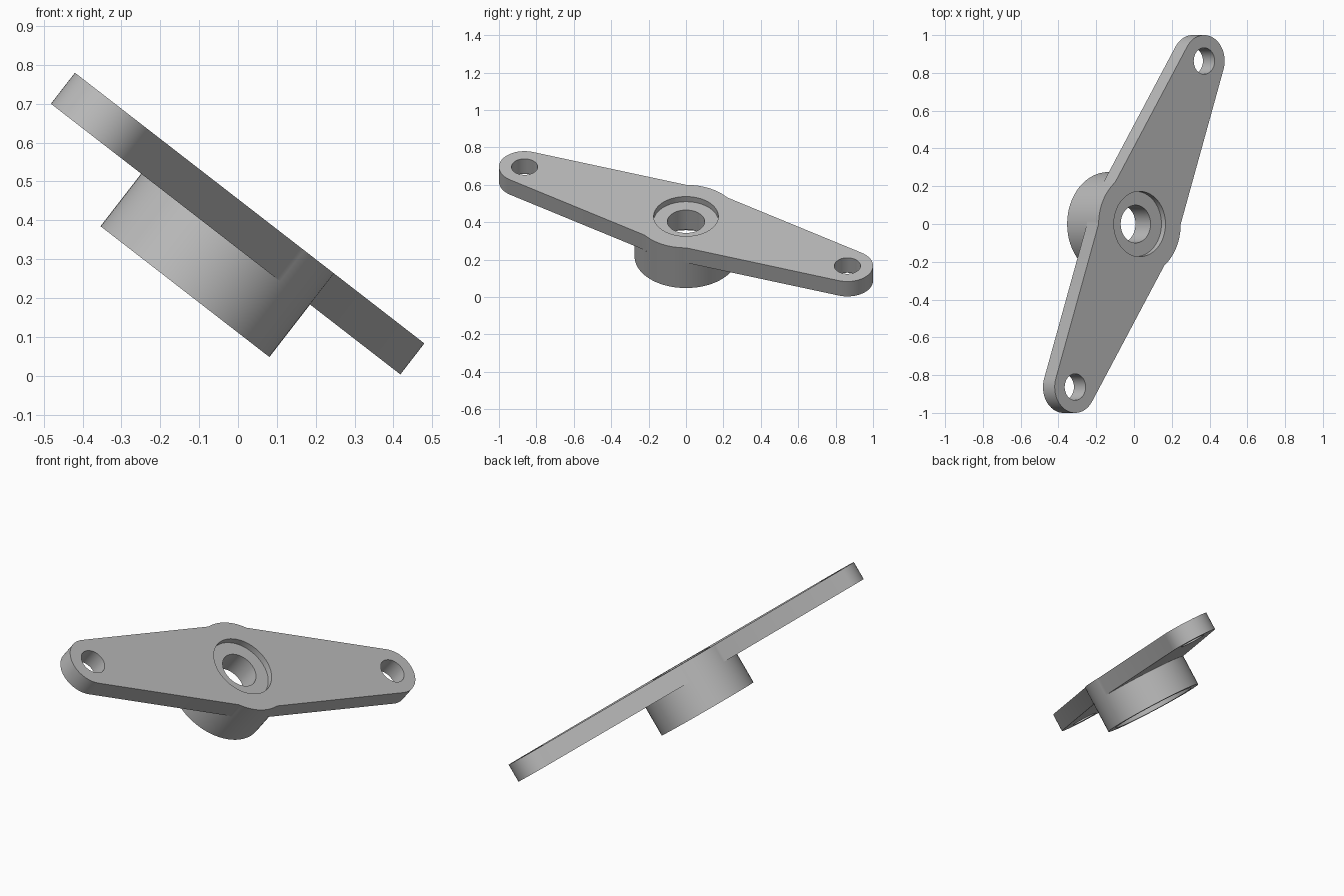
import bpy, bmesh, math
from math import radians, sin, cos, tau
from mathutils import Matrix

cube = bpy.data.objects.get("Cube")
if cube:
    bpy.data.objects.remove(cube, do_unlink=True)

# Dimensions in the flange's own frame (top face at z = 0)
THICK, DEPTH = 0.101, 0.272
BOSS_R, END_R, BORE_R = 0.275, 0.137, 0.1
SEAT_R, SEAT_D = 0.173, 0.035
CAVITY_R, CAVITY_Z = 0.23, -0.165
BOLT_R = 0.07
END_X, END_Y = 0.432, 0.863
TILT = Matrix.Translation((0.03, 0, 0.4315)) @ Matrix.Rotation(radians(37.76), 4, "Y")

grey = bpy.data.materials.new("grey metal")
grey.use_nodes = True
colour = (0.5, 0.5, 0.5, 1)
grey.diffuse_color = colour
grey.node_tree.nodes["Principled BSDF"].inputs["Base Color"].default_value = colour


def make_object(name, bm):
    mesh = bpy.data.meshes.new(name)
    bmesh.ops.recalc_face_normals(bm, faces=bm.faces)
    bm.to_mesh(mesh)
    bm.free()
    obj = bpy.data.objects.new(name, mesh)
    bpy.context.collection.objects.link(obj)
    mesh.materials.append(grey)
    return obj


def arc(cx, cy, r, start, end, steps):
    return [(cx + r * cos(start + (end - start) * i / steps),
             cy + r * sin(start + (end - start) * i / steps)) for i in range(steps + 1)]


def add_prism(bm, outline, top, bottom):
    face = bm.faces.new([bm.verts.new((x, y, bottom)) for x, y in outline])
    new = bmesh.ops.extrude_face_region(bm, geom=[face])["geom"]
    verts = [v for v in new if isinstance(v, bmesh.types.BMVert)]
    bmesh.ops.translate(bm, verts=verts, vec=(0, 0, top - bottom))


def circle(x, y, r):
    return arc(x, y, r, 0, tau, 64)[:-1]


def cut(obj, outline, top, bottom):
    bm = bmesh.new()
    add_prism(bm, outline, top, bottom)
    cutter = make_object("cutter", bm)
    cutter.hide_render = True
    mod = obj.modifiers.new("cut", "BOOLEAN")
    mod.operation, mod.solver, mod.object = "DIFFERENCE", "EXACT", cutter
    bpy.context.view_layer.objects.active = obj
    bpy.ops.object.modifier_apply(modifier=mod.name)
    bpy.data.objects.remove(cutter, do_unlink=True)


# Flange plate: two tapered arms with round ends and bulges around the boss
arm_angle = math.atan2(END_Y, END_X)
outline = []
for side in (1, -1):
    a = arm_angle if side == 1 else arm_angle + math.pi
    outline += arc(side * END_X, side * END_Y, END_R, a - radians(82.7), a + radians(82.7), 32)
    outline += arc(0, 0, BOSS_R, a + arm_angle, a + math.pi - arm_angle, 16)
bm = bmesh.new()
add_prism(bm, outline, 0, -THICK)
plate = make_object("flange_plate", bm)

# Bolt holes, centre bore and shallow seat
for side in (1, -1):
    cut(plate, circle(side * END_X, side * END_Y, BOLT_R), 0.1, -0.3)
cut(plate, circle(0, 0, BORE_R), 0.1, -0.3)
cut(plate, circle(0, 0, SEAT_R), 0.1, -SEAT_D)

# Hollow boss beneath the plate, turned from a profile
profile = [(BORE_R, -THICK), (BORE_R, CAVITY_Z), (CAVITY_R, CAVITY_Z),
           (CAVITY_R, -DEPTH), (BOSS_R, -DEPTH), (BOSS_R, -THICK)]
bm = bmesh.new()
verts = [bm.verts.new((r, 0, z)) for r, z in profile]
edges = [bm.edges.new(pair) for pair in zip(verts, verts[1:])]
bmesh.ops.spin(bm, geom=verts + edges, cent=(0, 0, 0), axis=(0, 0, 1),
               angle=tau, steps=64, use_merge=True)
bmesh.ops.remove_doubles(bm, verts=bm.verts, dist=0.0001)
boss = make_object("boss", bm)

# Tilt the parts and smooth the round walls
for obj in (plate, boss):
    obj.matrix_world = TILT
    bpy.ops.object.select_all(action="DESELECT")
    obj.select_set(True)
    bpy.context.view_layer.objects.active = obj
    bpy.ops.object.shade_smooth_by_angle(angle=radians(30))
